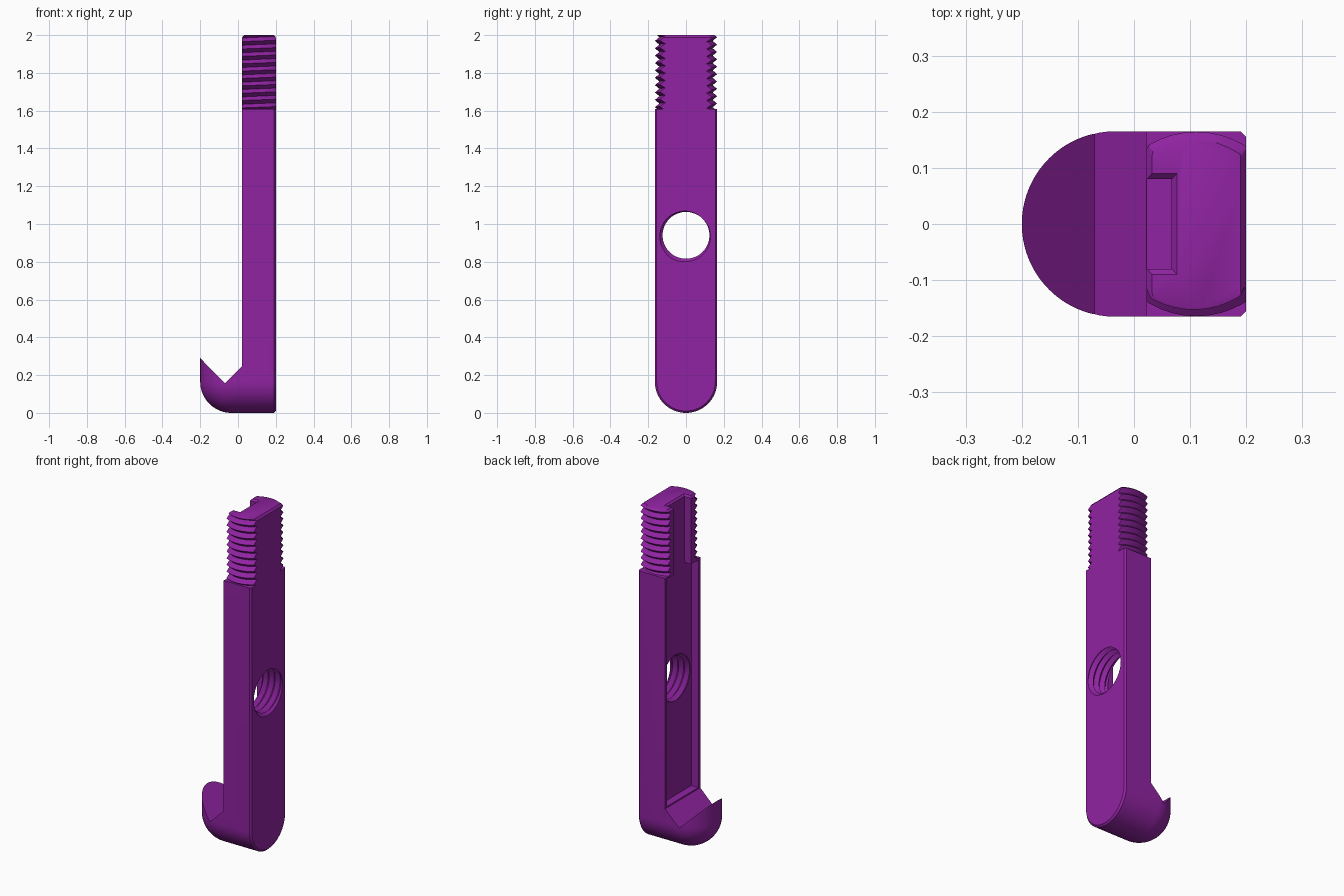
import bpy, bmesh, math
from mathutils import Matrix, Vector

if "Cube" in bpy.data.objects:
    bpy.data.objects.remove(bpy.data.objects["Cube"])

R = 0.165          # half width of the bar
X0, X1 = 0.022, 0.2  # flat faces of the bar
SHOULDER = 1.61


def finish(name, bm):
    bmesh.ops.recalc_face_normals(bm, faces=bm.faces)
    me = bpy.data.meshes.new(name)
    bm.to_mesh(me)
    bm.free()
    ob = bpy.data.objects.new(name, me)
    bpy.context.collection.objects.link(ob)
    return ob


def loft(name, rings):
    """Skin equal-length rings of points and cap both ends."""
    bm = bmesh.new()
    vs = [[bm.verts.new(p) for p in ring] for ring in rings]
    n = len(vs[0])
    for a, b in zip(vs, vs[1:]):
        for i in range(n):
            j = (i + 1) % n
            bm.faces.new((a[i], a[j], b[j], b[i]))
    bm.faces.new(vs[0])
    bm.faces.new(vs[-1])
    return finish(name, bm)


def screw(name, crest, root, pitch, turns, matrix, seg=48):
    """Solid helical V thread rising along local z."""
    bm = bmesh.new()
    total = seg * turns

    def row(r, shift):
        out = []
        for i in range(total + 1):
            a = 2 * math.pi * i / seg
            z = pitch * (i / seg + shift)
            out.append(bm.verts.new((r * math.cos(a), r * math.sin(a), z)))
        return out

    c, g = row(crest, 0), row(root, 0.5)
    for i in range(total):
        bm.faces.new((c[i], c[i + 1], g[i + 1], g[i]))
        if i + seg < total:
            bm.faces.new((g[i], g[i + 1], c[i + seg + 1], c[i + seg]))
    # fan caps around the axis at both ends
    low = c[:seg + 1] + [g[0]]
    high = g[total - seg:] + [c[total]]
    for loop, z in ((low, 0.0), (high, pitch * (turns + 0.5))):
        mid = bm.verts.new((0, 0, z))
        for i in range(len(loop)):
            bm.faces.new((loop[i], loop[(i + 1) % len(loop)], mid))
    bm.transform(matrix)
    return finish(name, bm)


def boolean(target, tool, op):
    mod = target.modifiers.new("cut", 'BOOLEAN')
    mod.operation, mod.object, mod.solver = op, tool, 'EXACT'
    dg = bpy.context.evaluated_depsgraph_get()
    me = bpy.data.meshes.new_from_object(target.evaluated_get(dg))
    target.modifiers.clear()
    target.data = me
    bpy.data.objects.remove(tool)


def rect(x0, x1, w, z):
    return [(x0, -w, z), (x1, -w, z), (x1, w, z), (x0, w, z)]


# Bar and hook: round-bottomed sections along x, shrinking to a ball end
def section(x, w, n=32):
    arc = [(x, -w * math.cos(math.pi * i / n), R - w * math.sin(math.pi * i / n))
           for i in range(n + 1)]
    return arc + [(x, w, SHOULDER), (x, -w, SHOULDER)]


rings = [section(X1, R - 0.01), section(X1 - 0.01, R)]
for i in range(21):
    a = math.radians(89 * i / 20)
    rings.append(section(-0.035 - R * math.sin(a), R * math.cos(a)))
bar = loft("hook_bar", rings)

# V-shaped mouth of the hook and the flat inner face
mouth = [(-0.3, 0.392), (-0.07, 0.157), (X0, 0.247), (X0, 1.8), (-0.3, 1.8)]
boolean(bar, loft("mouth_cutter", [[(x, y, z) for x, z in mouth] for y in (-0.4, 0.4)]),
        'DIFFERENCE')

# Threaded end, flattened on two sides and chamfered at the top
PITCH = 0.039
CX = (X0 + X1) / 2


def flat_round(r, inset, z, n=64):
    pts = []
    for i in range(n):
        a = 2 * math.pi * (i + 0.5) / n
        x = min(max(CX + r * math.cos(a), X0 + inset), X1 - inset)
        pts.append((x, r * math.sin(a), z))
    return pts


thread = screw("thread", 0.1645, 0.141, PITCH, 13,
               Matrix.Translation((CX, 0, SHOULDER - 0.06)))
trim = loft("thread_trim", [flat_round(0.172, 0, SHOULDER - 0.005),
                            flat_round(0.172, 0, 1.988),
                            flat_round(0.15, 0.01, 2.0)])
boolean(thread, trim, 'INTERSECT')
boolean(bar, thread, 'UNION')

# Long pocket in the inner face, and the narrower slot through the threaded end
boolean(bar, loft("pocket_cutter", [rect(-0.1, 0.067, 0.146, 0.255),
                                    rect(-0.1, 0.067, 0.146, 1.6)]), 'DIFFERENCE')
boolean(bar, loft("slot_cutter", [rect(-0.1, 0.067, 0.08, 1.5),
                                  rect(-0.1, 0.067, 0.08, 1.99),
                                  rect(-0.1, 0.087, 0.10, 2.01)]), 'DIFFERENCE')

# Threaded cross hole
turn = Matrix.Translation((-0.03, 0, 0.94)) @ Matrix.Rotation(math.pi / 2, 4, 'Y')
boolean(bar, screw("hole_cutter", 0.144, 0.124, PITCH, 8, turn), 'DIFFERENCE')

# Finish
purple = bpy.data.materials.new("purple")
purple.diffuse_color = (0.28, 0.017, 0.36, 1)
purple.use_nodes = True
purple.node_tree.nodes["Principled BSDF"].inputs["Base Color"].default_value = purple.diffuse_color
bar.data.materials.clear()
bar.data.materials.append(purple)
for p in bar.data.polygons:
    p.material_index = 0
bpy.context.view_layer.objects.active = bar
bar.select_set(True)
bpy.ops.object.shade_smooth_by_angle(angle=math.radians(30))
